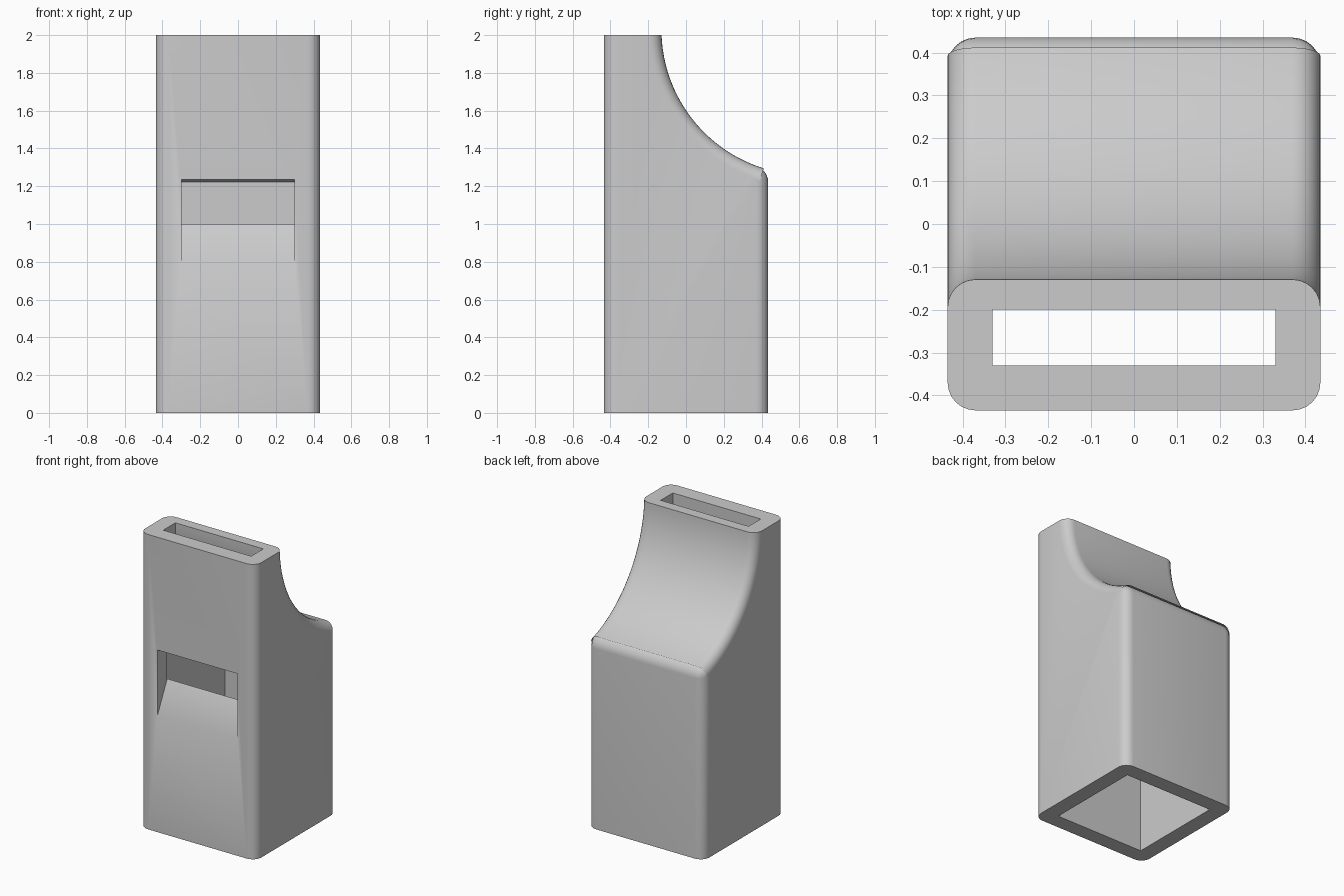
import bpy, bmesh, math

cube = bpy.data.objects.get("Cube")
if cube:
    bpy.data.objects.remove(cube, do_unlink=True)

HALF = 0.435      # half width of the square body
WALL = 0.33       # half width of the inner duct
FILLET = 0.065


def arc(cy, cz, r, z_start, y_end, steps=40):
    """Concave arc in the YZ plane from height z_start down to depth y_end."""
    a0 = math.pi + math.asin((cz - z_start) / r)
    a1 = math.pi + math.acos((cy - y_end) / r)
    angles = [a0 + (a1 - a0) * i / steps for i in range(steps + 1)]
    return [(cy + r * math.cos(a), cz + r * math.sin(a)) for a in angles]


def prism(name, profile, half_width):
    """Extrude a YZ profile across X."""
    bm = bmesh.new()
    face = bm.faces.new([bm.verts.new((-half_width, y, z)) for y, z in profile])
    new = bmesh.ops.extrude_face_region(bm, geom=[face])["geom"]
    verts = [v for v in new if isinstance(v, bmesh.types.BMVert)]
    bmesh.ops.translate(bm, verts=verts, vec=(2 * half_width, 0, 0))
    bmesh.ops.recalc_face_normals(bm, faces=bm.faces)
    mesh = bpy.data.meshes.new(name)
    bm.to_mesh(mesh)
    bm.free()
    obj = bpy.data.objects.new(name, mesh)
    bpy.context.collection.objects.link(obj)
    return obj


def carve(target, cutter):
    mod = target.modifiers.new("carve", "BOOLEAN")
    mod.operation = "DIFFERENCE"
    mod.solver = "EXACT"
    mod.object = cutter
    bpy.ops.object.modifier_apply(modifier=mod.name)
    bpy.data.objects.remove(cutter, do_unlink=True)


# Body: square column with a scooped back
scoop = arc(0.64, 2.03, 0.77, 2.0, HALF)
body = prism("whistle_body", [(-HALF, 0), (-HALF, 2)] + scoop + [(HALF, 0)], HALF)

# Round every side edge and the back ridge; top and bottom rims stay sharp
bm = bmesh.new()
bm.from_mesh(body.data)
rounded = []
for e in bm.edges:
    a, b = (v.co for v in e.verts)
    along_x = abs(a.x - b.x) > 0.01
    mid = (a + b) / 2
    if along_x:
        if mid.y > HALF - 0.001 and mid.z > 0.1:
            rounded.append(e)
    elif 0.001 < mid.z < 1.999:
        rounded.append(e)
bmesh.ops.bevel(bm, geom=rounded, offset=FILLET, offset_type="OFFSET",
                segments=6, profile=0.5, affect="EDGES", clamp_overlap=False)
bm.to_mesh(body.data)
bm.free()

bpy.ops.object.select_all(action="DESELECT")
bpy.context.view_layer.objects.active = body
body.select_set(True)

# Hollow duct: open below, narrowing to the mouth slot on top
ceiling = arc(0.65, 2.01, 0.85, 2.0, WALL)
carve(body, prism("duct_cutter", [(-WALL, -0.1), (-WALL, 2.1), (-0.2, 2.1)]
                  + ceiling + [(WALL, -0.1)], WALL))

# Sound window with a sloped lip
carve(body, prism("window_cutter", [(-0.5, 0.66), (-WALL, 1.0), (-0.25, 1.0),
                                    (-0.25, 1.235), (-0.5, 1.235)], 0.3))

# Single grey plastic
grey = bpy.data.materials.new("light_grey")
grey.use_nodes = True
colour = (0.6, 0.6, 0.6, 1)
grey.diffuse_color = colour
grey.node_tree.nodes["Principled BSDF"].inputs["Base Color"].default_value = colour
body.data.materials.clear()
body.data.materials.append(grey)
for p in body.data.polygons:
    p.material_index = 0
bpy.ops.object.shade_smooth_by_angle(angle=math.radians(30))
